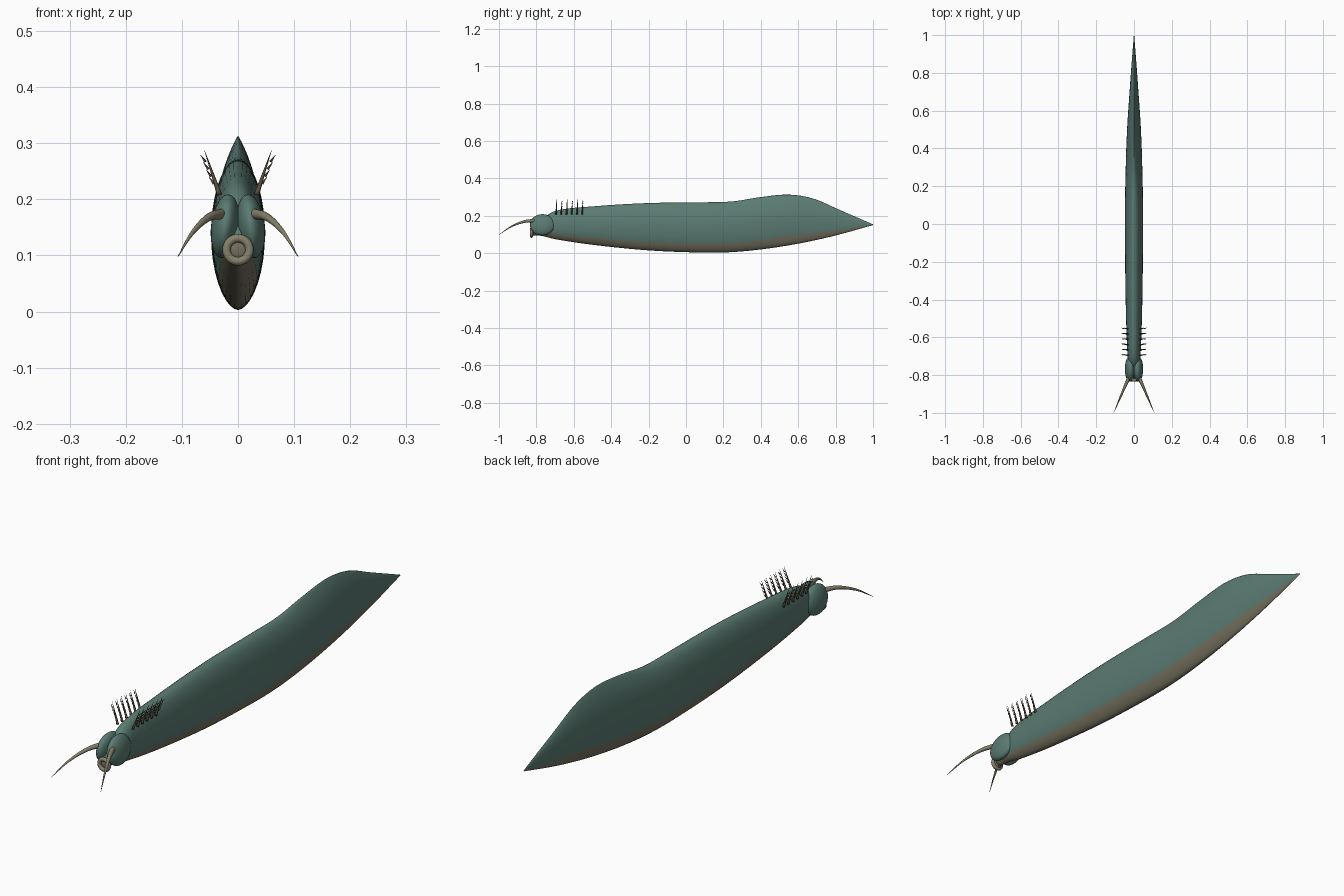
import bpy, bmesh, math
from mathutils import Vector

cube = bpy.data.objects.get("Cube")
if cube:
    bpy.data.objects.remove(cube)


def material(name, rgb):
    m = bpy.data.materials.new(name)
    m.use_nodes = True
    m.diffuse_color = (*rgb, 1)
    m.node_tree.nodes["Principled BSDF"].inputs["Base Color"].default_value = (*rgb, 1)
    return m


TEAL = material("teal skin", (0.105, 0.2, 0.17))
BELLY = material("belly tan", (0.18, 0.165, 0.115))
TAN = material("feeler tan", (0.24, 0.22, 0.15))
BROWN = material("gill brown", (0.1, 0.08, 0.05))


def finish(bm, name, *mats):
    bmesh.ops.recalc_face_normals(bm, faces=bm.faces)
    mesh = bpy.data.meshes.new(name)
    bm.to_mesh(mesh)
    bm.free()
    for m in mats:
        mesh.materials.append(m)
    for p in mesh.polygons:
        p.use_smooth = True
    ob = bpy.data.objects.new(name, mesh)
    bpy.context.collection.objects.link(ob)
    return ob


def spline(keys, t):
    """Smooth curve through rows of (t, values...)."""
    i = max(k for k in range(len(keys) - 1) if keys[k][0] <= t or k == 0)
    a, b = keys[i], keys[i + 1]
    p, n = keys[max(i - 1, 0)], keys[min(i + 2, len(keys) - 1)]
    h = b[0] - a[0]
    u = (t - a[0]) / h
    out = []
    for c in range(1, len(a)):
        ma = (b[c] - p[c]) / (b[0] - p[0]) * h
        mb = (n[c] - a[c]) / (n[0] - a[0]) * h
        out.append((2*u**3 - 3*u*u + 1) * a[c] + (u**3 - 2*u*u + u) * ma
                   + (3*u*u - 2*u**3) * b[c] + (u**3 - u*u) * mb)
    return out


def bridge(bm, lower, upper):
    n = len(lower)
    return [bm.faces.new((lower[i], lower[(i + 1) % n], upper[(i + 1) % n], upper[i]))
            for i in range(n)]


# Body: y, top, bottom, half width, sharpness of the back ridge
BODY = [
    (-0.82, 0.13, 0.095, 0.015, 1), (-0.77, 0.18, 0.092, 0.026, 1),
    (-0.7, 0.226, 0.075, 0.034, 1), (-0.5, 0.25, 0.045, 0.042, 1),
    (-0.2, 0.268, 0.015, 0.047, 1), (0.1, 0.272, 0.003, 0.048, 1.05),
    (0.25, 0.277, 0.006, 0.045, 1.25), (0.4, 0.3, 0.02, 0.041, 1.6),
    (0.55, 0.313, 0.042, 0.034, 1.8), (0.68, 0.292, 0.067, 0.025, 1.7),
    (0.82, 0.232, 0.1, 0.015, 1.4), (1, 0.154, 0.15, 0.001, 1)]
SIDES, RINGS = 36, 90
bm = bmesh.new()
rings = []
for r in range(RINGS + 1):
    y = -0.82 + 1.82 * r / RINGS
    top, low, wide, ridge = spline(BODY, y)
    ring = []
    for s in range(SIDES):
        a = math.tau * s / SIDES
        up = -math.cos(a)
        power = ridge if up > 0 else 1.12
        x = math.copysign(abs(math.sin(a)) ** power, math.sin(a)) * wide
        ring.append(bm.verts.new((x, y, (top + low) / 2 + up * (top - low) / 2)))
    rings.append(ring)
for lower, upper in zip(rings, rings[1:]):
    for i, f in enumerate(bridge(bm, lower, upper)):
        f.material_index = int(min(i, SIDES - 1 - i) < 5)  # underside strip
bm.faces.new(rings[0])
bm.faces.new(rings[-1])
finish(bm, "body", TEAL, BELLY)


def tube(bm, points, radius, sides=10, steps=12):
    """Tapered tube along a curve through the points."""
    keys = [(i, *p) for i, p in enumerate(points)]
    end = len(points) - 1
    prev = None
    for k in range(steps + 1):
        t = end * k / steps
        c = Vector(spline(keys, t))
        d = Vector(spline(keys, min(t + .01, end))) - Vector(spline(keys, max(t - .01, 0)))
        q = d.to_track_quat("Z", "Y")
        rad = radius * (1 - 0.94 * k / steps)
        ring = [bm.verts.new(c + q @ Vector((rad * math.cos(a), rad * math.sin(a), 0)))
                for a in (math.tau * s / sides for s in range(sides))]
        if prev:
            bridge(bm, prev, ring)
        else:
            bm.faces.new(ring)
        prev = ring
    bm.faces.new(prev)


for side, label in ((1, "left"), (-1, "right")):
    # Head lobe
    bpy.ops.mesh.primitive_uv_sphere_add(segments=32, ring_count=18, radius=1,
                                         location=(side * 0.023, -0.768, 0.152))
    lobe = bpy.context.object
    lobe.name = label + "_head_lobe"
    lobe.scale = (0.025, 0.066, 0.057)
    lobe.rotation_euler = (0, -side * 0.12, 0)
    lobe.data.materials.append(TEAL)
    bpy.ops.object.shade_smooth()

    # Feeler
    bm = bmesh.new()
    path = [(0.022, -0.8, 0.174), (0.05, -0.865, 0.169),
            (0.08, -0.935, 0.142), (0.107, -1, 0.098)]
    tube(bm, [(side * x, y, z) for x, y, z in path], 0.0105, 14, 20)
    finish(bm, label + "_feeler", TAN)

    # Row of gill stalks with small barbs on the outer edge
    bm = bmesh.new()
    for i in range(6):
        y = -0.695 + 0.028 * i
        stalk = [(0.033, y, 0.208), (0.045, y + 0.002, 0.244), (0.06, y + 0.004, 0.288)]
        tube(bm, [(side * x, b, z) for x, b, z in stalk], 0.005, 8, 8)
        for k in range(4):
            x, z = 0.043 + 0.005 * k, 0.228 + 0.013 * k
            tube(bm, [(side * x, y + 0.002, z), (side * (x + 0.009), y + 0.006, z + 0.012)],
                 0.0025, 6, 2)
    finish(bm, label + "_gill_row", BROWN)

# Mouth ring and inner disc
bpy.ops.mesh.primitive_torus_add(major_segments=36, minor_segments=14, major_radius=0.0205,
                                 minor_radius=0.0075, location=(0, -0.826, 0.11),
                                 rotation=(math.pi / 2, 0, 0))
bpy.context.object.name = "mouth_ring"
bpy.context.object.data.materials.append(TAN)
bpy.ops.object.shade_smooth()
bpy.ops.mesh.primitive_uv_sphere_add(segments=24, ring_count=12, radius=1,
                                     location=(0, -0.818, 0.11))
mouth = bpy.context.object
mouth.name = "mouth_inside"
mouth.scale = (0.019, 0.008, 0.019)
mouth.data.materials.append(BELLY)
bpy.ops.object.shade_smooth()
